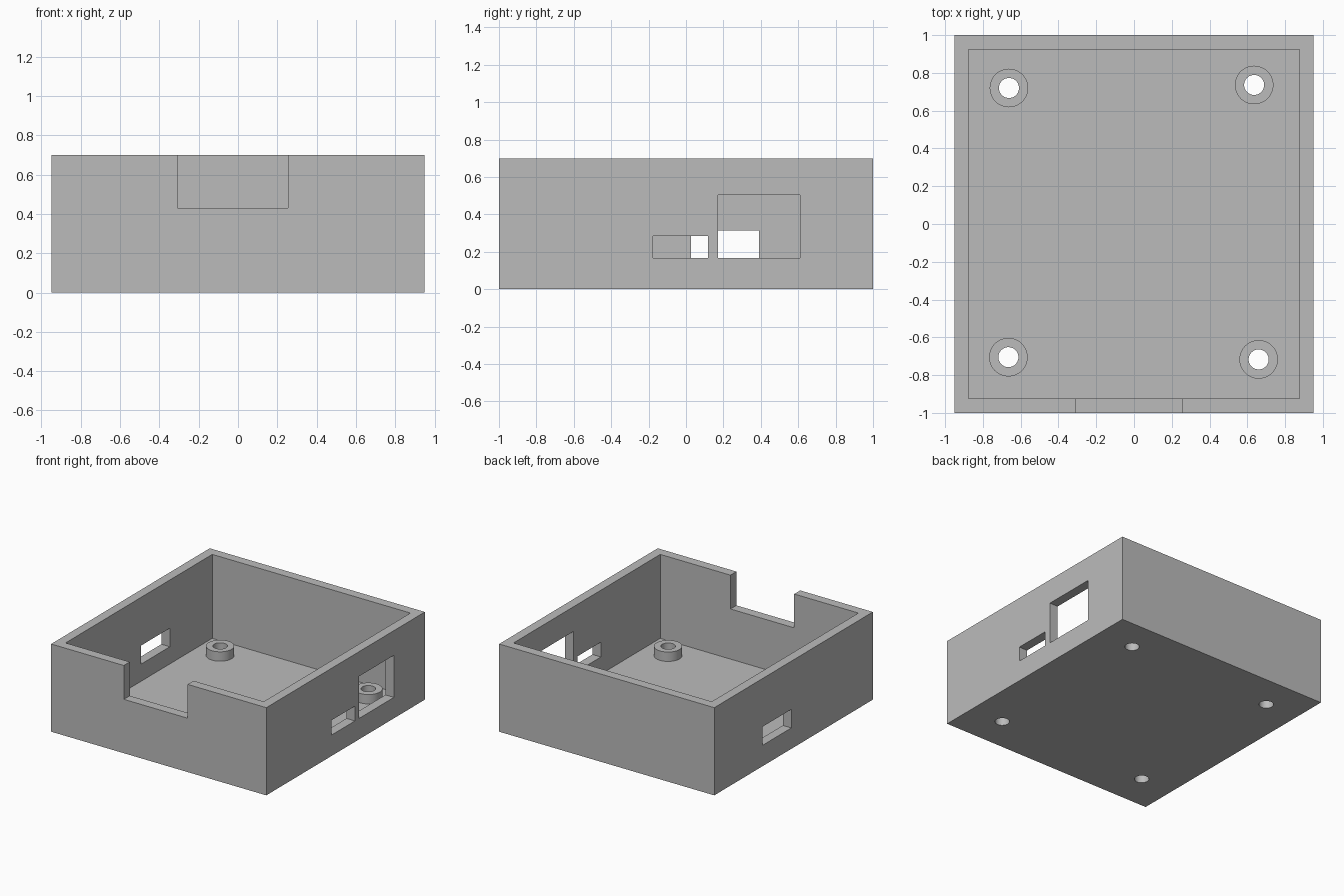
import bpy
import bmesh
from mathutils import Matrix

cube = bpy.data.objects.get("Cube")
if cube:
    bpy.data.objects.remove(cube, do_unlink=True)

# Overall dimensions
HX, HY, HEIGHT = 0.95, 1.0, 0.70
WALL, FLOOR = 0.075, 0.03
BOSS_TOP, BOSS_R, HOLE_R = 0.105, 0.102, 0.053

grey = bpy.data.materials.new("plain_grey")
grey.use_nodes = True
grey.diffuse_color = (0.5, 0.5, 0.5, 1)
grey.node_tree.nodes["Principled BSDF"].inputs["Base Color"].default_value = (0.5, 0.5, 0.5, 1)


def finish(name, bm):
    mesh = bpy.data.meshes.new(name)
    bm.to_mesh(mesh)
    bm.free()
    mesh.materials.append(grey)
    obj = bpy.data.objects.new(name, mesh)
    bpy.context.collection.objects.link(obj)
    return obj


def box(name, x, y, z):
    """Box spanning three (low, high) ranges."""
    bm = bmesh.new()
    bmesh.ops.create_cube(bm, size=1)
    for v in bm.verts:
        v.co = [lo + (c + 0.5) * (hi - lo) for c, (lo, hi) in zip(v.co, (x, y, z))]
    return finish(name, bm)


def cylinder(name, x, y, radius, z0, z1):
    bm = bmesh.new()
    bmesh.ops.create_cone(bm, cap_ends=True, segments=48, radius1=radius, radius2=radius,
                          depth=z1 - z0, matrix=Matrix.Translation((x, y, (z0 + z1) / 2)))
    return finish(name, bm)


def select_only(obj):
    bpy.ops.object.select_all(action='DESELECT')
    obj.select_set(True)
    bpy.context.view_layer.objects.active = obj


def cut(obj, cutter):
    """Subtract the cutter from the object, then discard it."""
    mod = obj.modifiers.new("cut", 'BOOLEAN')
    mod.operation, mod.solver, mod.object = 'DIFFERENCE', 'EXACT', cutter
    select_only(obj)
    bpy.ops.object.modifier_apply(modifier=mod.name)
    bpy.data.objects.remove(cutter, do_unlink=True)


# Open tray: outer block with its cavity removed
tray = box("case_tray", (-HX, HX), (-HY, HY), (0, HEIGHT))
cut(tray, box("cavity", (-HX + WALL, HX - WALL), (-HY + WALL, HY - WALL), (FLOOR, 1)))

# Front notch, two ports in the left wall, one port in the right wall
left_wall, right_wall = (HX - 0.1, HX + 0.1), (-HX - 0.1, -HX + 0.1)
openings = [
    ("front_notch", (-0.308, 0.255), (-HY - 0.1, -HY + 0.1), (0.43, 1)),
    ("small_port", left_wall, (-0.177, 0.118), (0.167, 0.285)),
    ("tall_port", left_wall, (0.172, 0.61), (0.167, 0.503)),
    ("right_port", right_wall, (0.028, 0.39), (0.167, 0.315)),
]
for opening in openings:
    cut(tray, box(*opening))

# Screw bosses with holes running through the floor
bosses = {
    "front_left": (0.66, -0.717),
    "front_right": (-0.665, -0.705),
    "back_left": (0.636, 0.736),
    "back_right": (-0.662, 0.72),
}
for place, (x, y) in bosses.items():
    boss = cylinder(place + "_screw_boss", x, y, BOSS_R, FLOOR, BOSS_TOP)
    for part in (tray, boss):
        cut(part, cylinder("screw_hole", x, y, HOLE_R, -0.1, 0.2))
    select_only(boss)
    bpy.ops.object.shade_smooth_by_angle(angle=0.6)

select_only(tray)
bpy.ops.object.shade_smooth_by_angle(angle=0.6)
